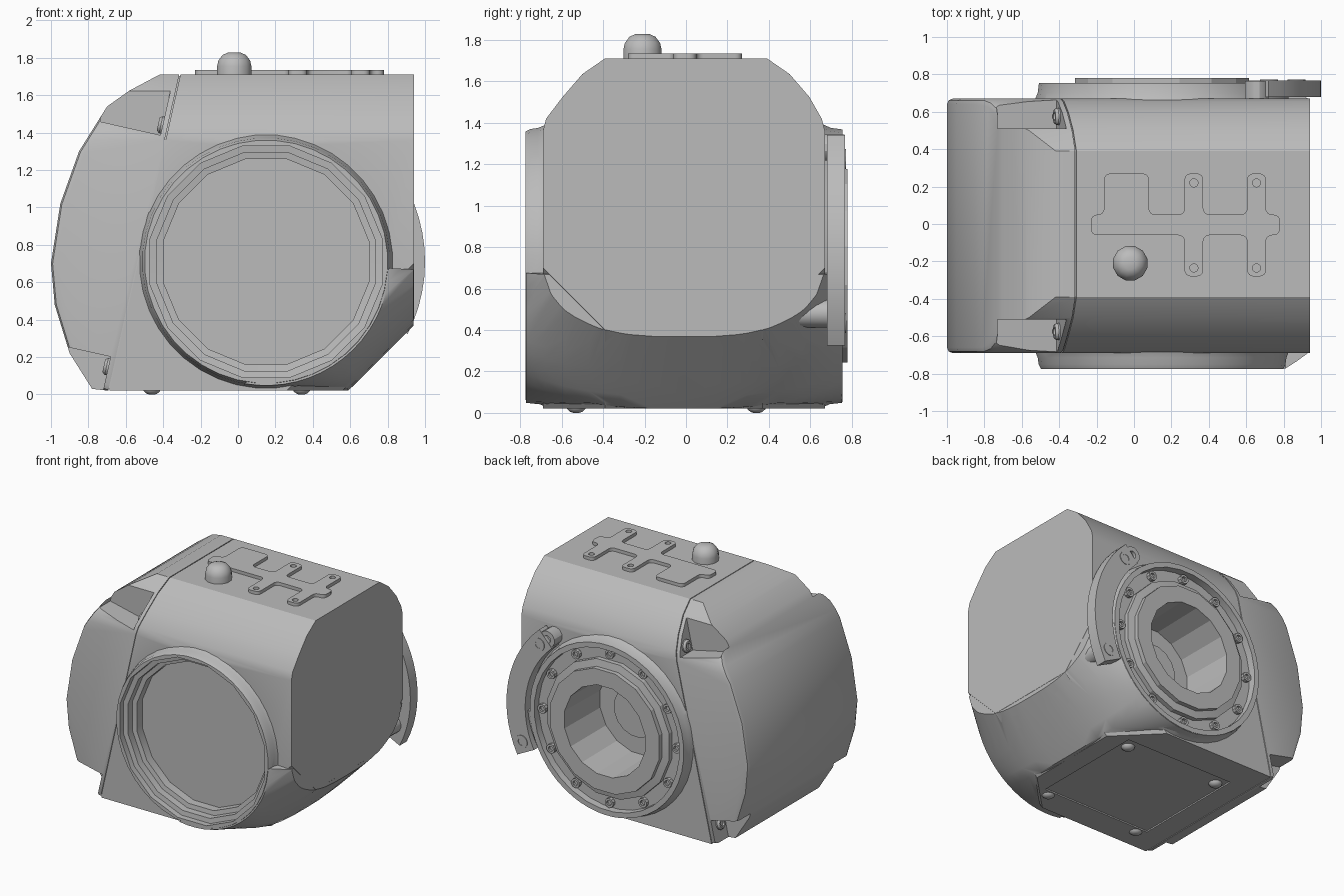
import bpy, bmesh, math
from mathutils import Vector, Matrix

if "Cube" in bpy.data.objects:
    bpy.data.objects.remove(bpy.data.objects["Cube"])

grey = bpy.data.materials.new("housing_grey")
grey.diffuse_color = (0.5, 0.5, 0.5, 1)
grey.use_nodes = True
grey.node_tree.nodes["Principled BSDF"].inputs["Base Color"].default_value = grey.diffuse_color
CX, CZ = 0.15, 0.71                          # axis of the round joint
SEAM = Vector((-0.5, 0, 0.87))               # point on the tilted cover seam
N = Vector((-1.69, 0, 0.38)).normalized()    # seam normal, toward the cover
D = Vector((0.38, 0, 1.69)).normalized()     # up along the seam


def finish(name, bm, angle=30):
    bmesh.ops.recalc_face_normals(bm, faces=bm.faces)
    me = bpy.data.meshes.new(name)
    bm.to_mesh(me)
    bm.free()
    ob = bpy.data.objects.new(name, me)
    bpy.context.collection.objects.link(ob)
    me.materials.append(grey)
    smooth(ob, angle)
    return ob


def smooth(ob, angle=30):
    bpy.ops.object.select_all(action='DESELECT')
    bpy.context.view_layer.objects.active = ob
    ob.select_set(True)
    bpy.ops.object.shade_smooth_by_angle(angle=math.radians(angle))


def boolean(ob, tool, op='DIFFERENCE'):
    m = ob.modifiers.new("bool", 'BOOLEAN')
    m.object, m.operation, m.solver = tool, op, 'EXACT'
    bpy.context.view_layer.objects.active = ob
    bpy.ops.object.modifier_apply(modifier=m.name)
    bpy.data.objects.remove(tool)


def lathe(name, prof, at, axis=(0, 1, 0), n=32, angle=30):
    """Solid of revolution from (radius, distance along axis) points."""
    bm = bmesh.new()
    rot = Vector((0, 0, 1)).rotation_difference(Vector(axis)).to_matrix()
    rings = []
    for r, t in prof:
        rings.append([bm.verts.new(Vector(at) + rot @ Vector((
            r * math.cos((i + .5) * math.tau / n),
            r * math.sin((i + .5) * math.tau / n), t))) for i in range(n)])
    for a, b in zip(rings, rings[1:]):
        for i in range(n):
            bm.faces.new((a[i], a[(i + 1) % n], b[(i + 1) % n], b[i]))
    bm.faces.new(rings[0])
    bm.faces.new(rings[-1])
    return finish(name, bm, angle)


def prism(pts, to_a, to_b):
    bm = bmesh.new()
    a = [bm.verts.new(to_a(p)) for p in pts]
    b = [bm.verts.new(to_b(p)) for p in pts]
    bm.faces.new(a)
    bm.faces.new(b)
    for i in range(len(pts)):
        j = (i + 1) % len(pts)
        bm.faces.new((a[i], a[j], b[j], b[i]))
    return bm


def box(name, lo, hi, mat=Matrix()):
    bm = bmesh.new()
    lo, hi = Vector(lo), Vector(hi)
    bmesh.ops.create_cube(bm, size=1, matrix=mat @ Matrix.Translation((lo + hi) / 2)
                          @ Matrix.Diagonal((*(hi - lo), 1)))
    return finish(name, bm)


def slice_off(bm, co, no):
    bmesh.ops.bisect_plane(bm, geom=bm.verts[:] + bm.edges[:] + bm.faces[:],
                           plane_co=co, plane_no=no, clear_outer=True, dist=1e-5)
    bmesh.ops.holes_fill(bm, edges=bm.edges, sides=0)


SIDE = [(-.42, 1.71), (-.58, 1.625), (-.70, 1.54), (-.85, 1.3), (-.95, 1.02), (-1, .70),
        (-.98, .48), (-.90, .22), (-.78, .03), (-.69, .02), (.56, .02), (.94, .40), (.94, 1.71)]


def block(name, lo=None, hi=None, scale=1, bevel=0):
    """Chamfered housing profile, kept between two offsets from the seam."""
    bm = prism(SIDE, lambda p: (p[0], -.69, p[1]), lambda p: (p[0], .67, p[1]))
    for s, w in ((-1, .69), (1, .67)):
        pts = [(.39, 1.711), (.50, 1.635), (.595, 1.525), (w - .015, 1.42), (w, 1.36)]
        for (y0, z0), (y1, z1) in zip(pts, pts[1:]):
            slice_off(bm, (0, s * y0, z0), (0, s * (z0 - z1), y1 - y0))
        # lower corner chamfer on the open end
        slice_off(bm, (.94, s * w, .70), (1, s, -1))
    if lo is not None:
        slice_off(bm, SEAM + N * lo, -N)
    if hi is not None:
        slice_off(bm, SEAM + N * hi, N)
    bmesh.ops.recalc_face_normals(bm, faces=bm.faces)
    if bevel:
        off = lambda v: abs((v.co - SEAM).dot(N)) > .02
        edges = [e for e in bm.edges if len(e.link_faces) == 2 and e.calc_face_angle() > 1.2
                 and any(off(v) for v in e.verts)]
        bmesh.ops.bevel(bm, geom=edges, offset=bevel, segments=2, profile=.5, affect='EDGES')
    if scale != 1:
        bmesh.ops.scale(bm, vec=(1, scale, scale), verts=bm.verts,
                        space=Matrix.Translation((0, .01, -.87)))
    return finish(name, bm)


# Main housing: chamfered block and round joint barrel
body = block("main_housing", hi=-.003)
barrel = lathe("barrel", [(.65, -.775), (.662, -.75), (.667, -.715), (.685, -.67),
                          (.685, .66), (.667, .70), (.66, .755)], (CX, 0, CZ), n=40)
# Bulging lower corner: round at both sides, flat sloped in the middle
bm = bmesh.new()
for f in (-1, -.95, -.88, -.75, -.6, -.4, -.2, 0, .2, .4, .6, .75, .88, .95, 1):
    w = 1 - abs(f) ** 3
    for i in range(17):
        a = math.radians(-3 - 97 * i / 16)
        flat = .80 / max(.1, math.cos(a + math.pi / 4))
        if a < -.3:
            flat = min(flat, -.69 / math.sin(a))
        r = .662 + (flat - .662) * w
        bm.verts.new((CX + r * math.cos(a), -.01 + .762 * f, CZ + r * math.sin(a)))
bmesh.ops.convex_hull(bm, input=bm.verts)
loose = [v for v in bm.verts if not v.link_faces]
bmesh.ops.delete(bm, geom=loose, context='VERTS')
slice_off(bm, (.939, 0, 0), (1, 0, 0))
blend = finish("lower_blend", bm, 40)
boolean(body, barrel, 'UNION')
boolean(body, blend, 'UNION')
# Stepped front recess, rear recess and bore, shallow bottom panel
boolean(body, lathe("front_cut", [(.632, -.9), (.632, -.73), (.595, -.725), (.595, -.67),
                                  (.56, -.665), (.56, -.60)], (CX, 0, CZ), n=16))
boolean(body, lathe("rear_cut", [(.45, .25), (.45, .70), (.62, .70), (.625, .9)],
                    (CX, 0, CZ), n=32))
boolean(body, box("panel_cut", (-.52, -.48, -.1), (.41, .43, .03)))
smooth(body, 40)

# End cover with screw notches at four corners
cover = block("end_cover", lo=.003, bevel=.03)
frame = Matrix((N, (0, 1, 0), D)).transposed().to_4x4()
for s in (-1, 1):
    for z0, up in ((1.38, 1), (.195, -1)):
        base = SEAM + D * ((z0 - SEAM.z) / D.z)
        m = Matrix.Translation(base) @ frame
        lo, hi = sorted((s * .51, s * .8))
        boolean(cover, box("notch", (.03, lo, min(0, up * .5)), (.36, hi, max(0, up * .5)), m))
        lathe("cover_screw", [(.048, 0), (.048, .03), (.036, .045), (.022, .045), (.022, .03)],
              base + D * up * .055 + N * .01 + Vector((0, s * .575, 0)), N, 12)
smooth(cover, 40)
block("seam_core", lo=-.05, hi=.02, scale=.99)

# Rear hollow hub with ring of screws
lathe("rear_hub", [(.445, .26), (.445, .69), (.53, .69), (.53, .735), (.475, .745),
                   (.475, .78), (.35, .78), (.34, .36),
                   (.19, .36), (.19, .40)], (CX, 0, CZ), n=16, angle=20)
HEAD = [(.034, -.01), (.036, .03), (.02, .03), (.02, .01)]
for i in range(12):
    a = math.tau * i / 12
    lathe("hub_screw", HEAD, (CX + .575 * math.cos(a), .70, CZ + .575 * math.sin(a)), n=10)

# Curved rear bracket with upper nub, screws and support post
A0, A1, K = math.radians(-27), math.radians(48), 14
arc = [A0 + (A1 - A0) * i / K for i in range(K + 1)]
pts = [(CX + .85 * math.cos(a), CZ + .85 * math.sin(a)) for a in arc]
pts += [(CX + .69 * math.cos(a), CZ + .69 * math.sin(a)) for a in reversed(arc)]
finish("rear_bracket", prism(pts, lambda p: (p[0], .68, p[1]), lambda p: (p[0], .768, p[1])))
lathe("bracket_nub", [(.065, .66), (.065, .765), (.03, .765), (.03, .74)], (.655, 0, 1.28), n=12)
for deg in (-21, 42):
    a = math.radians(deg)
    lathe("bracket_screw", [(.05, 0), (.05, .008), (.028, .008), (.028, .004)],
          (CX + .77 * math.cos(a), .765, CZ + .77 * math.sin(a)), n=12)
lathe("bracket_post", [(.065, .35), (.07, .70)], (.85, 0, .48), n=16)

# Raised top plate: bar with one wide tab and four fingers
half = [(-.23, .05), (-.16, .05), (-.16, .27), (.08, .27), (.08, .05)]
fingers = [(.27, .37), (.605, .705)]
for l, r in fingers:
    half += [(l, .05), (l, .27), (r, .27), (r, .05)]
half += [(.78, .05), (.78, -.06)]
for l, r in reversed(fingers):
    half += [(r, -.06), (r, -.28), (l, -.28), (l, -.06)]
half += [(-.23, -.06)]
bm = prism(half, lambda p: (*p, 1.69), lambda p: (*p, 1.735))
bmesh.ops.recalc_face_normals(bm, faces=bm.faces)
bmesh.ops.bevel(bm, geom=[e for e in bm.edges if abs(e.verts[0].co.z - e.verts[1].co.z) > .01],
                offset=.033, segments=4, profile=.5, affect='EDGES')
plate = finish("top_plate", bm)
for x in (.32, .655):
    for y in (-.235, .22):
        boolean(plate, lathe("hole", [(.022, 1.715), (.022, 1.8)], (x, y, 0), (0, 0, 1), 12))
smooth(plate)

# Domed top button
lathe("top_button", [(.095, 1.69), (.095, 1.755), (.088, 1.785), (.065, 1.815), (.035, 1.828)],
      (-.02, -.21, 0), (0, 0, 1), 12, 40)

# Domed screws on the bottom panel
for x in (-.46, .34):
    for y in (-.53, .34):
        lathe("bottom_screw", [(.05, -.035), (.045, -.018), (.03, -.005), (.015, 0)],
              (x, y, 0), (0, 0, -1), 12, 60)
